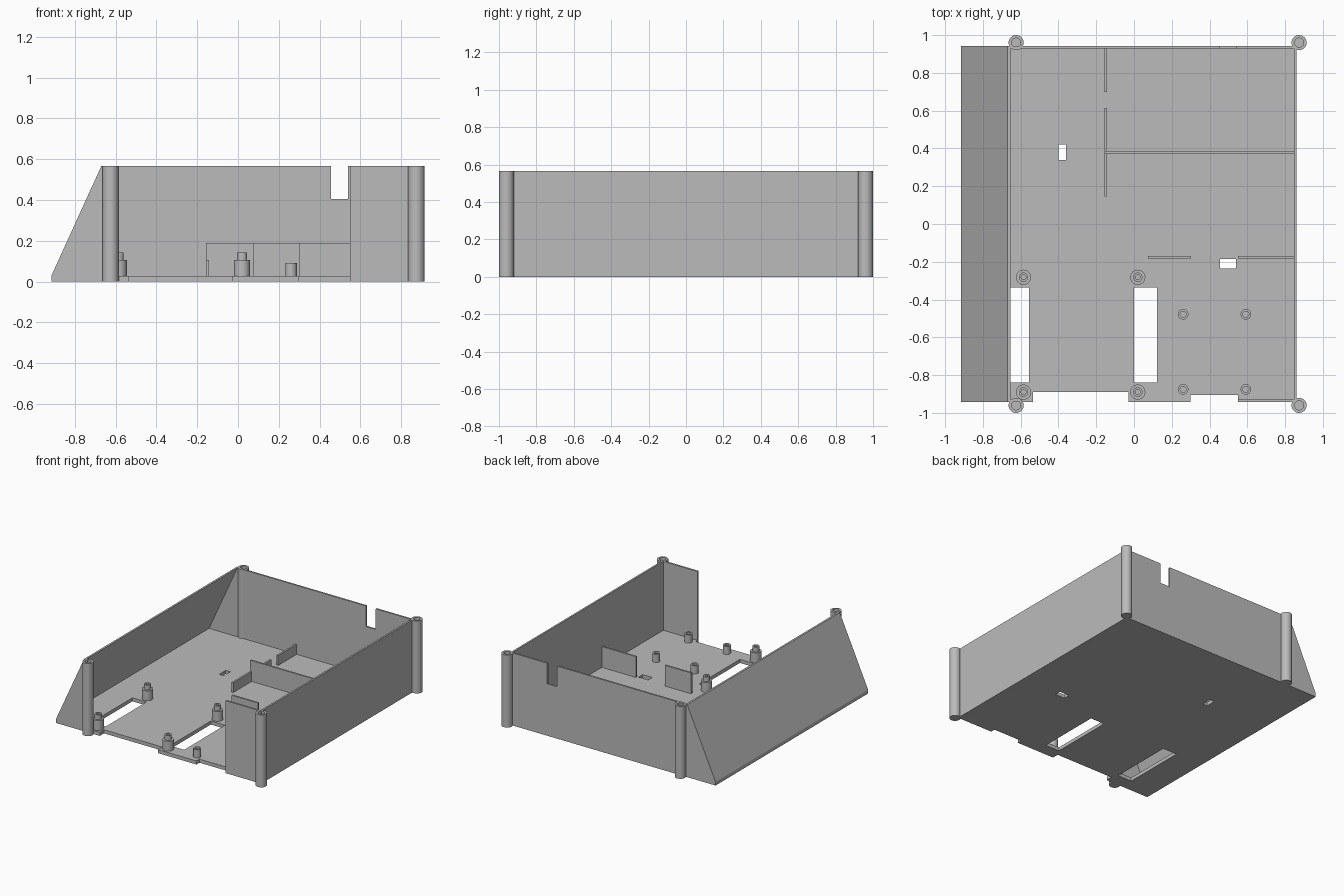
import bpy, bmesh, math
from mathutils import Vector

cube = bpy.data.objects.get("Cube")
if cube:
    bpy.data.objects.remove(cube, do_unlink=True)

grey = bpy.data.materials.new("plain grey")
grey.use_nodes = True
grey.diffuse_color = (0.5, 0.5, 0.5, 1)
grey.node_tree.nodes["Principled BSDF"].inputs["Base Color"].default_value = grey.diffuse_color

TOP, FLOOR, WALL = 0.566, 0.028, 0.014
LEFT, RIGHT, EDGE = -0.915, 0.86, 0.942


def finish(name, bm, smooth=False):
    bmesh.ops.recalc_face_normals(bm, faces=bm.faces)
    mesh = bpy.data.meshes.new(name)
    bm.to_mesh(mesh)
    bm.free()
    mesh.materials.append(grey)
    ob = bpy.data.objects.new(name, mesh)
    bpy.context.collection.objects.link(ob)
    if smooth:
        bpy.ops.object.select_all(action='DESELECT')
        ob.select_set(True)
        bpy.context.view_layer.objects.active = ob
        bpy.ops.object.shade_smooth_by_angle(angle=math.radians(35))
    return ob


def extrude(bm, faces, vec):
    new = bmesh.ops.extrude_face_region(bm, geom=faces)["geom"]
    verts = [v for v in new if isinstance(v, bmesh.types.BMVert)]
    bmesh.ops.translate(bm, verts=verts, vec=vec)


def prism(name, profile, y0, y1):
    """Extrude an x-z outline from y0 to y1."""
    bm = bmesh.new()
    face = bm.faces.new([bm.verts.new((x, y0, z)) for x, z in profile])
    extrude(bm, [face], Vector((0, y1 - y0, 0)))
    return finish(name, bm)


def box(name, x0, x1, y0, y1, z0, z1):
    return prism(name, [(x0, z0), (x1, z0), (x1, z1), (x0, z1)], y0, y1)


def plate(name, outer, holes, height):
    """Flat slab with rectangular openings and edge notches."""
    rects = [outer] + holes
    xs = sorted({min(max(v, outer[0]), outer[1]) for r in rects for v in r[:2]})
    ys = sorted({min(max(v, outer[2]), outer[3]) for r in rects for v in r[2:]})
    bm = bmesh.new()
    for x0, x1 in zip(xs, xs[1:]):
        for y0, y1 in zip(ys, ys[1:]):
            cx, cy = (x0 + x1) / 2, (y0 + y1) / 2
            if not any(a < cx < b and c < cy < d for a, b, c, d in holes):
                bm.faces.new([bm.verts.new((x, y, 0)) for x, y in
                              ((x0, y0), (x1, y0), (x1, y1), (x0, y1))])
    bmesh.ops.remove_doubles(bm, verts=bm.verts, dist=1e-5)
    extrude(bm, bm.faces[:], Vector((0, 0, height)))
    return finish(name, bm)


def lathe(name, profile, x, y, steps=32):
    """Turn an r-z profile, starting and ending on the axis."""
    bm = bmesh.new()
    verts = [bm.verts.new((r, 0, z)) for r, z in profile]
    edges = [bm.edges.new(pair) for pair in zip(verts, verts[1:])]
    bmesh.ops.spin(bm, geom=verts + edges, cent=(0, 0, 0), axis=(0, 0, 1),
                   angle=math.tau, steps=steps, use_duplicate=False)
    bmesh.ops.remove_doubles(bm, verts=bm.verts, dist=1e-5)
    ob = finish(name, bm, smooth=True)
    ob.location = (x, y, 0)
    return ob


# Floor with two slots, two small openings and a stepped front edge
plate("floor", (LEFT, RIGHT, -EDGE, EDGE), [
    (-0.678, -0.556, -0.84, -0.335),
    (0.0, 0.122, -0.84, -0.335),
    (-0.40, -0.36, 0.34, 0.42),
    (0.456, 0.54, -0.235, -0.185),
    (-0.535, -0.03, -1, -0.89),
    (0.30, 0.55, -1, -0.905)], FLOOR)

# Outer walls
box("left_wall", RIGHT - WALL, RIGHT, -EDGE, EDGE, 0, TOP)
box("front_wall", 0.55, RIGHT, -EDGE, -EDGE + WALL, 0, TOP)
slope = [(-0.67, TOP), (LEFT, FLOOR), (LEFT, 0)]
prism("back_wall", slope + [(RIGHT, 0), (RIGHT, TOP), (0.54, TOP), (0.54, 0.405),
                            (0.455, 0.405), (0.455, TOP)], EDGE - WALL, EDGE)
prism("front_end_cap", slope + [(-0.61, 0), (-0.61, TOP)], -EDGE, -EDGE + WALL)
prism("sloped_wall", slope + [(x + 0.015, z) for x, z in reversed(slope)], -EDGE, EDGE)

# Low dividers inside
box("cross_divider", -0.157, RIGHT - WALL, 0.373, 0.387, FLOOR, 0.19)
box("middle_divider", 0.074, 0.302, -0.183, -0.169, FLOOR, 0.19)
box("side_divider", 0.55, RIGHT - WALL, -0.183, -0.169, FLOOR, 0.19)
box("long_rib", -0.157, -0.143, 0.146, 0.615, FLOOR, 0.105)
box("back_rib", -0.157, -0.143, 0.70, EDGE - WALL, FLOOR, 0.105)

# Corner posts with screw holes
for x in (-0.624, 0.874):
    for y in (-0.96, 0.96):
        lathe("corner_post", [(0, 0), (0.04, 0), (0.04, TOP), (0.024, TOP),
                              (0.024, 0.3), (0, 0.3)], x, y)

# Stepped standoffs
for x in (-0.585, 0.02):
    for y in (-0.89, -0.282):
        lathe("stepped_standoff", [(0, 0), (0.04, 0), (0.04, 0.105), (0.025, 0.105),
                                   (0.025, 0.142), (0.013, 0.142), (0.013, 0.05),
                                   (0, 0.05)], x, y)

# Small standoffs
for x in (0.26, 0.592):
    for y in (-0.875, -0.478):
        lathe("small_standoff", [(0, 0), (0.028, 0), (0.028, 0.092), (0.016, 0.092),
                                 (0.016, 0.03), (0, 0.03)], x, y)
